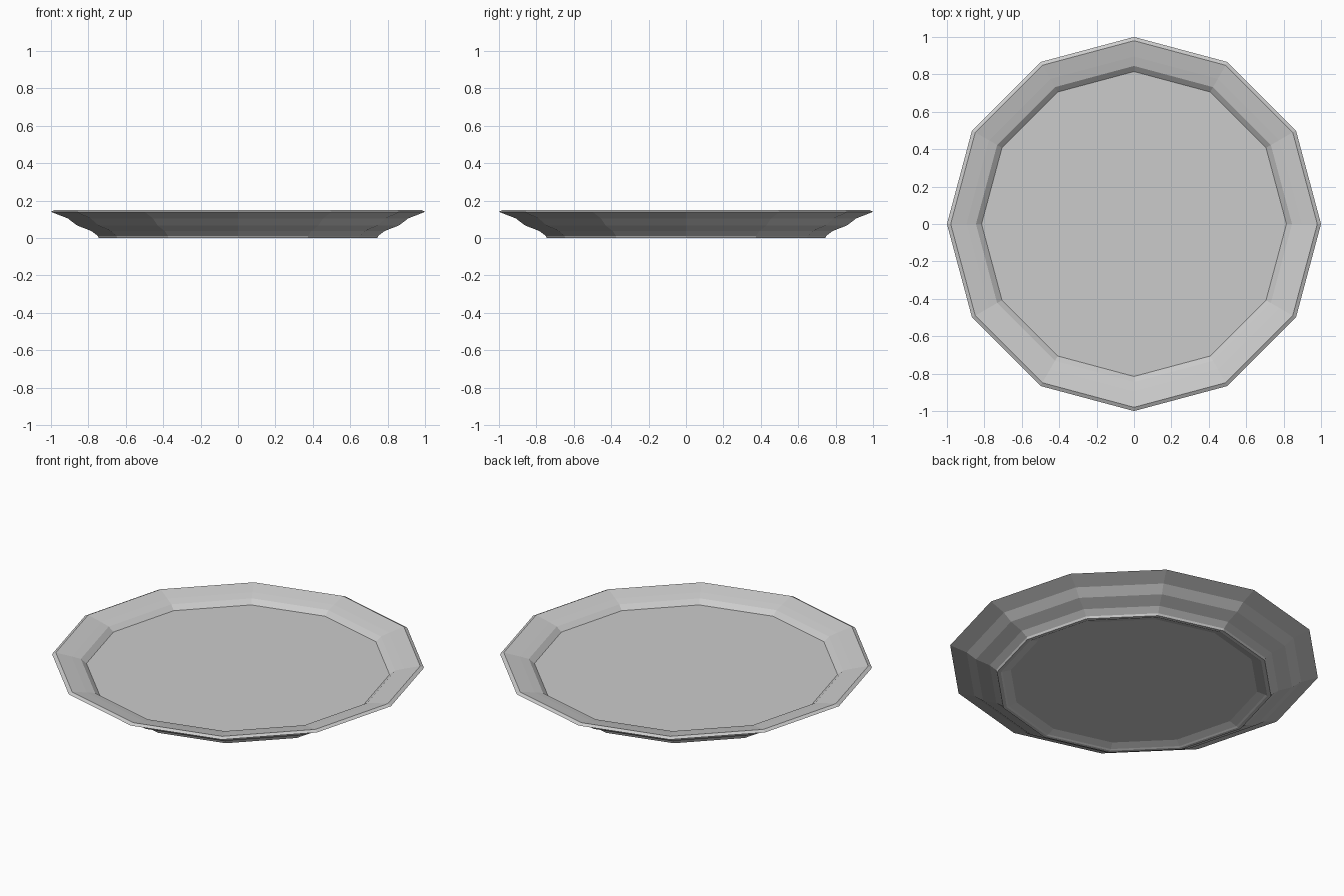
import bpy, bmesh, math

if "Cube" in bpy.data.objects:
    bpy.data.objects.remove(bpy.data.objects["Cube"])

SIDES = 12
# closed plate cross-section (radius, height): underside, foot ring, flared wall, rim, well
profile = [
    (0.67, 0.02), (0.715, 0.005), (0.725, 0.0), (0.745, 0.0), (0.75, 0.012),
    (0.785, 0.038), (0.86, 0.067), (0.91, 0.105), (1.0, 0.14),
    (0.98, 0.15), (0.895, 0.131), (0.845, 0.118), (0.815, 0.093),
]

# spin the profile into a faceted plate
bm = bmesh.new()
rings = []
for r, z in profile:
    rings.append([bm.verts.new((r * math.cos(2 * math.pi * i / SIDES),
                                r * math.sin(2 * math.pi * i / SIDES), z))
                  for i in range(SIDES)])
for a, b in zip(rings, rings[1:]):
    for i in range(SIDES):
        j = (i + 1) % SIDES
        bm.faces.new((a[i], a[j], b[j], b[i]))

# flat underside and eating surface
bm.faces.new(rings[0][::-1])
bm.faces.new(rings[-1])
bmesh.ops.recalc_face_normals(bm, faces=bm.faces)

mesh = bpy.data.meshes.new("plate")
bm.to_mesh(mesh)
bm.free()
plate = bpy.data.objects.new("plate", mesh)
bpy.context.collection.objects.link(plate)
